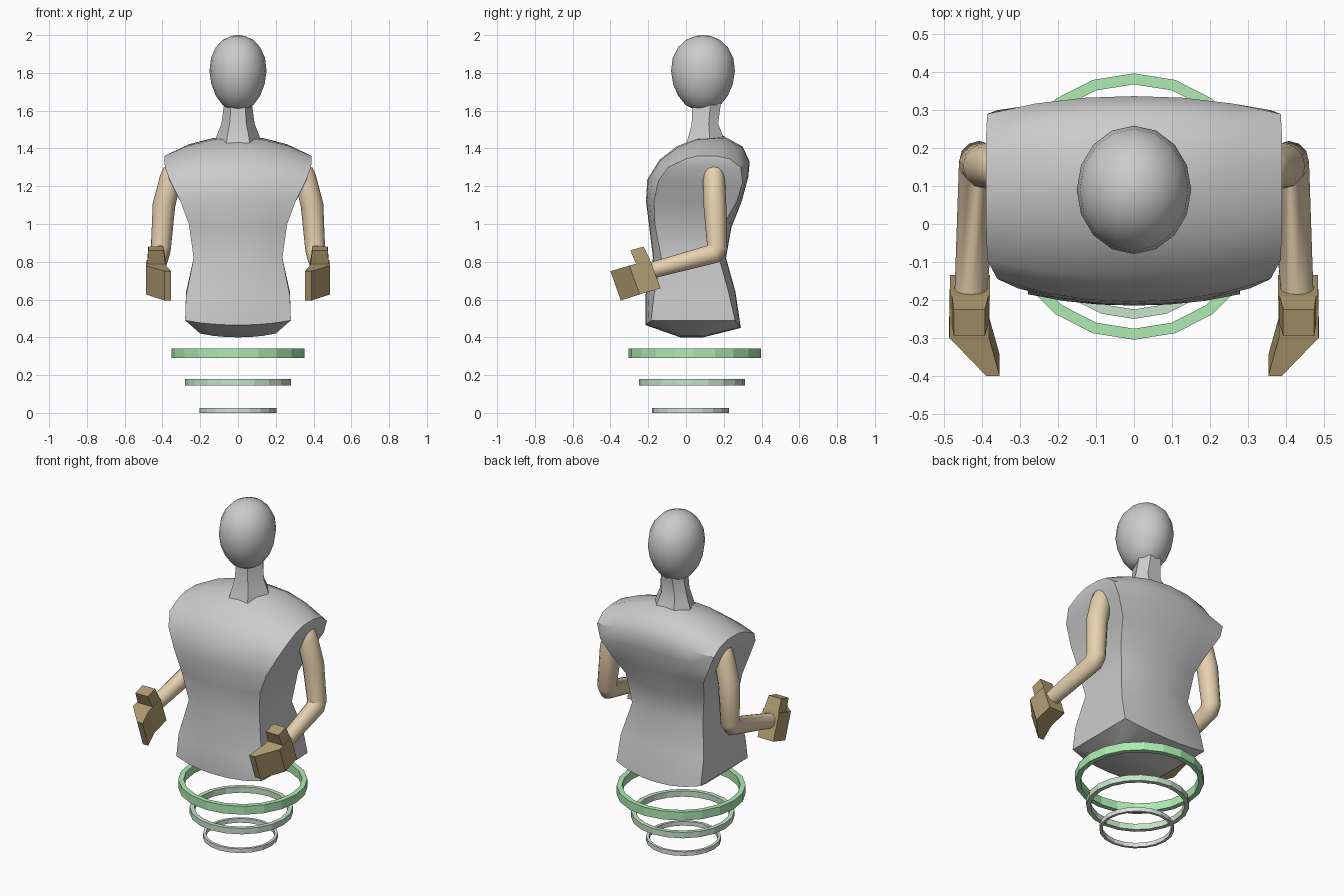
import bpy, bmesh, math
from mathutils import Vector

if "Cube" in bpy.data.objects:
    bpy.data.objects.remove(bpy.data.objects["Cube"])


def material(name, rgb):
    m = bpy.data.materials.new(name)
    m.diffuse_color = (*rgb, 1)
    m.use_nodes = True
    m.node_tree.nodes["Principled BSDF"].inputs["Base Color"].default_value = m.diffuse_color
    return m


TAN = material("tan", (0.80, 0.64, 0.43))
BROWN = material("brown", (0.45, 0.34, 0.17))


def build(name, verts, faces, mat=None, smooth=None):
    bm = bmesh.new()
    vs = [bm.verts.new(v) for v in verts]
    for f in faces:
        bm.faces.new([vs[i] for i in f])
    bmesh.ops.recalc_face_normals(bm, faces=bm.faces)
    me = bpy.data.meshes.new(name)
    bm.to_mesh(me)
    bm.free()
    ob = bpy.data.objects.new(name, me)
    bpy.context.collection.objects.link(ob)
    if mat:
        me.materials.append(mat)
    if smooth:
        bpy.ops.object.select_all(action='DESELECT')
        ob.select_set(True)
        bpy.context.view_layer.objects.active = ob
        bpy.ops.object.shade_smooth_by_angle(angle=math.radians(smooth))
    return ob


def loft(name, rings, mat=None, smooth=None, closed=False):
    """Skin equal-length rings; cap the ends, or join last to first."""
    n, m = len(rings[0]), len(rings)
    faces = [(i * n + j, i * n + (j + 1) % n,
              (i + 1) % m * n + (j + 1) % n, (i + 1) % m * n + j)
             for i in range(m if closed else m - 1) for j in range(n)]
    if not closed:
        faces += [tuple(range(n)), tuple(range((m - 1) * n, m * n))]
    return build(name, [v for r in rings for v in r], faces, mat, smooth)


# Torso rows: half width, then (y, z) of centre front, centre back, side front, side back
rows = [
    (.20, -.03, .40, .09, .40, -.03, .42, .09, .42),
    (.28, -.215, .465, .29, .45, -.185, .49, .26, .49),
    (.275, -.215, .62, .262, .64, -.17, .62, .225, .64),
    (.235, -.175, .82, .212, .82, -.13, .82, .175, .82),
    (.26, -.195, .99, .24, .98, -.165, 1.0, .20, 1.0),
    (.305, -.212, 1.12, .295, 1.12, -.17, 1.12, .27, 1.12),
    (.36, -.205, 1.235, .33, 1.25, -.145, 1.23, .30, 1.22),
    (.387, -.14, 1.34, .337, 1.33, -.095, 1.30, .29, 1.30),
    (.39, -.05, 1.41, .30, 1.41, 0, 1.345, .23, 1.345),
    (.39, .06, 1.455, .20, 1.465, .06, 1.36, .16, 1.36)]
contour = [(r[0], r[1:3], r[5:7]) for r in rows]
contour += [(r[0], r[3:5], r[7:9]) for r in reversed(rows)]
cols = [-1, -.67, -.33, 0, .33, .67, 1]
N = len(contour)
verts, faces = [], []
for u in cols:
    t = abs(u) ** 2.2
    for w, c, s in contour:
        verts.append((u * w, c[0] + (s[0] - c[0]) * t, c[1] + (s[1] - c[1]) * t))
for i in range(len(cols) - 1):
    for j in range(N):
        k = (j + 1) % N
        faces.append((i * N + j, i * N + k, (i + 1) * N + k, (i + 1) * N + j))
for base in (0, (len(cols) - 1) * N):
    for j in range(N // 2 - 1):
        faces.append((base + j, base + j + 1, base + N - 2 - j, base + N - 1 - j))
build("torso", verts, faces, smooth=38)

# Neck: six-sided, flaring at the base
neck = []
for z, w, y0, y1 in [(1.42, .125, 0, .21), (1.47, .112, .015, .195),
                     (1.53, .088, .03, .17), (1.64, .073, .035, .185)]:
    ym = (y0 + y1) / 2 + .02
    neck.append([(-w * .5, y0, z), (w * .5, y0, z), (w, ym, z),
                 (w * .5, y1, z), (-w * .5, y1, z), (-w, ym, z)])
loft("neck", neck, smooth=35)

# Head: egg shape, narrower toward the chin
head = []
for z, r in [(1.608, .045), (1.63, .082), (1.68, .118), (1.74, .141), (1.81, .151),
             (1.88, .143), (1.935, .118), (1.975, .08), (1.995, .038), (2.0, .005)]:
    head.append([(r * math.sin(a), .09 + 1.12 * r * math.cos(a), z)
                 for a in (math.tau * k / 16 for k in range(16))])
loft("head", head, smooth=50)


def tube(name, pts, radii, mat, sides=12):
    """Round tube along a path with mitred joints."""
    p = [Vector(q) for q in pts]
    rings = []
    for i, c in enumerate(p):
        d0 = (c - p[i - 1]).normalized() if i else (p[1] - c).normalized()
        d1 = (p[i + 1] - c).normalized() if i < len(p) - 1 else d0
        t = (d0 + d1).normalized()
        side = (Vector((1, 0, 0)) - t * t.x).normalized()
        up = t.cross(side)
        mitre = 1 / max(.6, t.dot(d0))
        rings.append([c + radii[i] * (side * math.cos(a) + up * mitre * math.sin(a))
                      for a in (math.tau * k / sides for k in range(sides))])
    return loft(name, rings, mat, 50)


def block(y0z0, y1z1, x0, x1):
    """Rectangular section from lower to upper edge."""
    return [(x0, *y0z0), (x1, *y0z0), (x1, *y1z1), (x0, *y1z1)]


for side, s in (("right", 1), ("left", -1)):
    def flip(pts):
        return [(s * x, y, z) for x, y, z in pts]

    # Arm with rounded shoulder end and bent elbow
    tube(side + "_arm", flip([(.333, .142, 1.318), (.336, .143, 1.308), (.345, .146, 1.28),
                              (.357, .148, 1.24), (.392, .153, 1.10), (.408, .165, .875),
                              (.411, .145, .842), (.43, -.18, .755)]),
         [.015, .035, .053, .058, .060, .053, .051, .043], TAN)
    # Palm with fingers bent inward
    loft(side + "_hand", [flip(r) for r in (
        block((-.135, .66), (-.19, .81), .38, .485),
        block((-.245, .627), (-.30, .78), .382, .487),
        block((-.345, .595), (-.40, .75), .354, .39))], BROWN)
    # Thumb block
    loft(side + "_thumb", [flip(r) for r in (
        block((-.265, .77), (-.165, .735), .384, .483),
        block((-.265, .79), (-.19, .81), .384, .48),
        block((-.295, .86), (-.225, .88), .393, .475))], BROWN)

# Floating rings under the body
for name, rgb, yc, r0, r1, z0, z1 in [
        ("upper_ring", (.42, .83, .45), .046, .322, .351, .29, .34),
        ("middle_ring", (.57, .78, .58), .031, .256, .281, .145, .18),
        ("lower_ring", (.70, .77, .71), .023, .188, .204, 0, .025)]:
    rings = []
    for k in range(20):
        a = math.tau * k / 20
        rings.append([(r * math.sin(a), yc + r * math.cos(a), z)
                      for r, z in ((r0, z0), (r1, z0), (r1, z1), (r0, z1))])
    loft(name, rings, material(name + "_green", rgb), closed=True)
